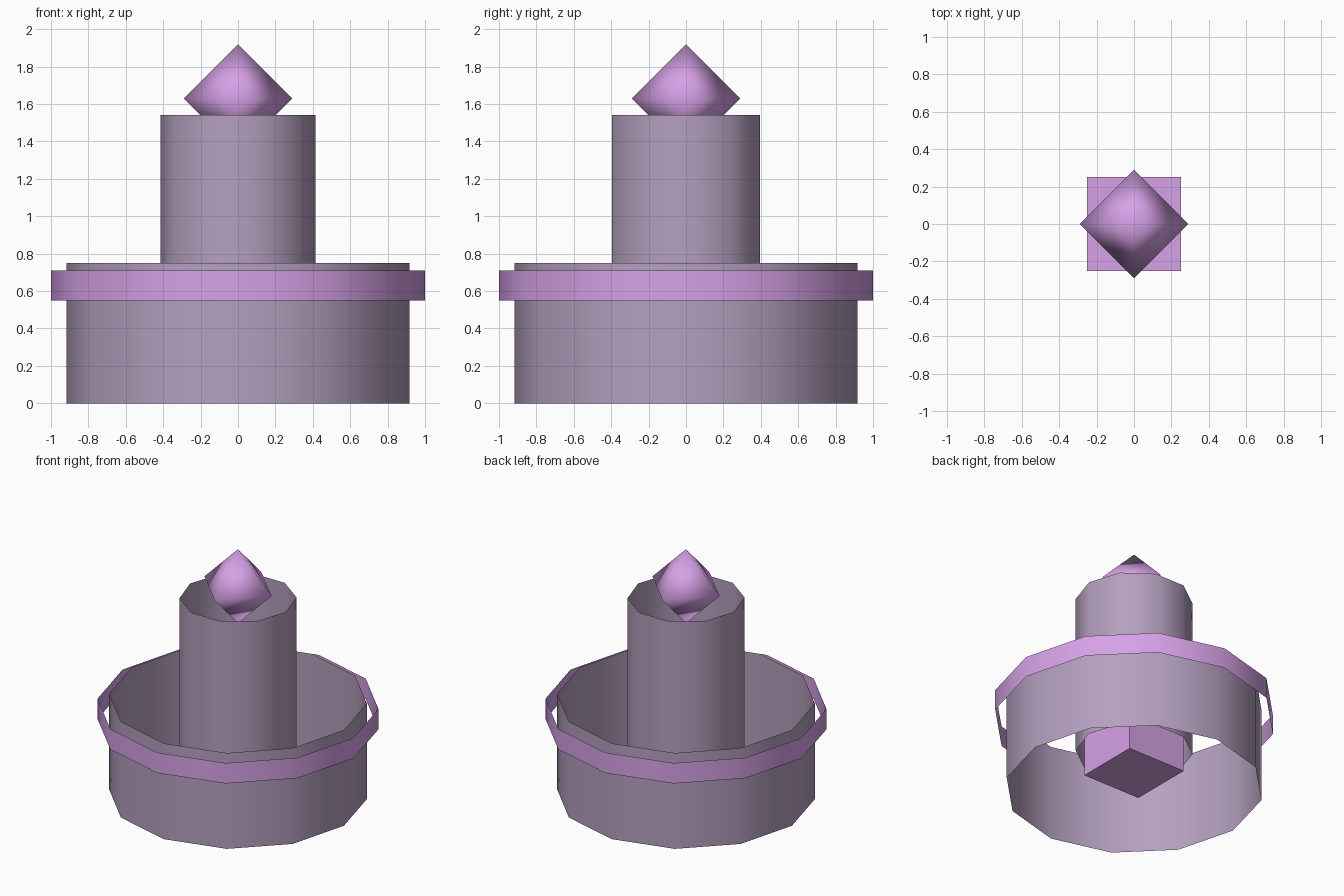
import bpy, bmesh, math
from mathutils import Matrix

if "Cube" in bpy.data.objects:
    bpy.data.objects.remove(bpy.data.objects["Cube"])


def material(name, color):
    m = bpy.data.materials.new(name)
    m.diffuse_color = (*color, 1)
    m.use_nodes = True
    m.node_tree.nodes["Principled BSDF"].inputs["Base Color"].default_value = m.diffuse_color
    return m


MUTED = material("muted_purple", (0.46, 0.35, 0.52))
BRIGHT = material("bright_purple", (0.68, 0.36, 0.80))


def finish(bm, name, mat, smooth):
    bmesh.ops.recalc_face_normals(bm, faces=bm.faces)
    for f in bm.faces:
        f.smooth = smooth
    me = bpy.data.meshes.new(name)
    bm.to_mesh(me)
    bm.free()
    me.materials.append(mat)
    ob = bpy.data.objects.new(name, me)
    bpy.context.collection.objects.link(ob)
    return ob


def ring_wall(bm, sides, rings):
    """Join a stack of (radius, z) rings; a zero radius is a single point."""
    rows = []
    for r, z in rings:
        n = sides if r else 1
        rows.append([bm.verts.new((r * math.cos(2 * math.pi * i / sides),
                                   r * math.sin(2 * math.pi * i / sides), z))
                     for i in range(n)])
    for a, b in zip(rows, rows[1:]):
        for i in range(sides):
            j = i + 1
            quad = [a[i % len(a)], a[j % len(a)], b[j % len(b)], b[i % len(b)]]
            bm.faces.new(list(dict.fromkeys(quad)))


def lathe(name, sides, rings, mat):
    bm = bmesh.new()
    ring_wall(bm, sides, rings)
    # open tubes: outward winding is kept by recalculation
    return finish(bm, name, mat, True)


# open-ended tubes
lathe("base_tube", 12, [(0.917, 0), (0.917, 0.75)], MUTED)
lathe("trim_band", 12, [(1.0, 0.55), (1.0, 0.71)], BRIGHT)
lathe("upper_tube", 10, [(0.415, 0.30), (0.415, 1.54)], MUTED)

# eight-sided gem on top
lathe("gem", 4, [(0, 1.34), (0.29, 1.63), (0, 1.92)], BRIGHT)

# cube hanging inside the tubes
bm = bmesh.new()
bmesh.ops.create_cube(bm, size=0.5, matrix=Matrix.Translation((0, 0, 0.38)))
finish(bm, "core_block", BRIGHT, False)
